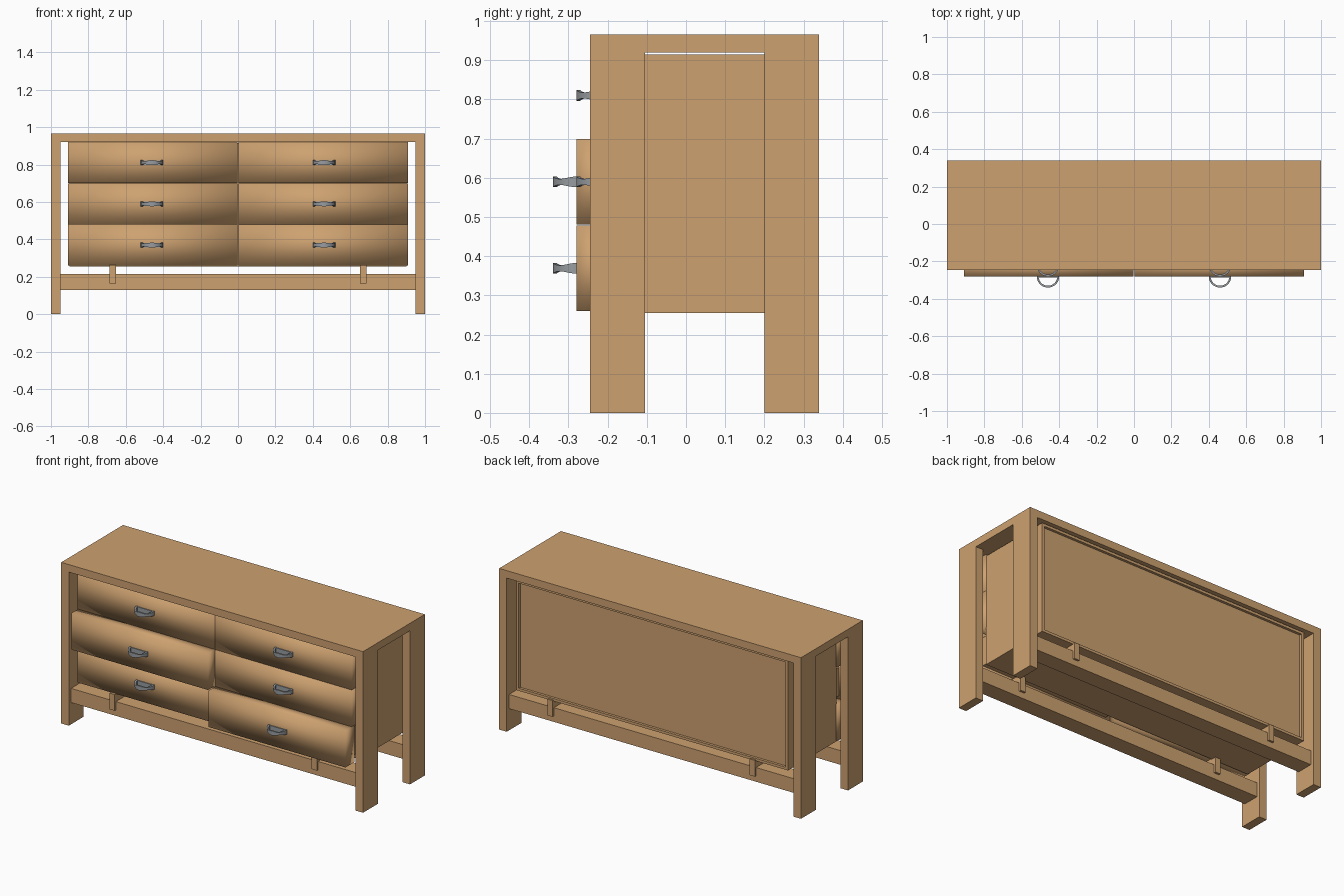
import bpy, bmesh, math

if "Cube" in bpy.data.objects:
    bpy.data.objects.remove(bpy.data.objects["Cube"])


def material(name, rgb):
    m = bpy.data.materials.new(name)
    m.diffuse_color = (*rgb, 1)
    m.use_nodes = True
    m.node_tree.nodes["Principled BSDF"].inputs["Base Color"].default_value = m.diffuse_color
    return m


WOOD = material("warm wood", (0.61, 0.357, 0.162))
METAL = material("grey metal", (0.31, 0.33, 0.35))


def finish(name, bm, mat, smooth=False):
    bmesh.ops.recalc_face_normals(bm, faces=bm.faces)
    for f in bm.faces:
        f.smooth = smooth
    me = bpy.data.meshes.new(name)
    bm.to_mesh(me)
    bm.free()
    me.materials.append(mat)
    ob = bpy.data.objects.new(name, me)
    bpy.context.collection.objects.link(ob)
    return ob


def add_box(bm, x, y, z):
    vs = bmesh.ops.create_cube(bm, size=1)["verts"]
    for v in vs:
        v.co = [lo + (hi - lo) * (c + 0.5) for c, (lo, hi) in zip(v.co, (x, y, z))]
    return vs


def box(name, x, y, z, mat=WOOD, smooth=False):
    bm = bmesh.new()
    add_box(bm, x, y, z)
    return finish(name, bm, mat, smooth)


def handle(name, cx, y0, cz):
    # half-round band, a little slimmer between its middle and its ends
    bm = bmesh.new()
    n, rings = 24, []
    for i in range(n + 1):
        a = math.pi * i / n
        h = 0.0105 + 0.003 * math.cos(4 * a)
        ring = []
        for r, s in ((0.06, -1), (0.06, 1), (0.05, 1), (0.05, -1)):
            ring.append(bm.verts.new((cx + r * math.cos(a), y0 - r * math.sin(a), cz + s * h)))
        rings.append(ring)
    for a, b in zip(rings, rings[1:]):
        for j in range(4):
            k = (j + 1) % 4
            bm.faces.new((a[j], a[k], b[k], b[j]))
    bm.faces.new(rings[0])
    bm.faces.new(rings[-1])
    # thin bar against the drawer
    add_box(bm, (cx - 0.058, cx + 0.058), (y0 - 0.005, y0 + 0.005), (cz - 0.012, cz + 0.012))
    ob = finish(name, bm, METAL)
    bpy.ops.object.select_all(action="DESELECT")
    ob.select_set(True)
    bpy.context.view_layer.objects.active = ob
    bpy.ops.object.shade_smooth_by_angle(angle=math.radians(35))


# Outer frame: top, four legs, two rails
FRONT, BACK, MID = -0.245, 0.34, 0.0475
box("top", (-1, 1), (FRONT, BACK), (0.92, 0.965))


def depth(s, a, b):
    # y range measured inward from the front (s=-1) or back (s=1) face
    edge = BACK if s > 0 else FRONT
    return tuple(sorted((edge - s * a, edge - s * b)))


for s, side in ((-1, "front"), (1, "back")):
    for sx in (-1, 1):
        box(side + "_leg", tuple(sorted((sx * 0.95, sx))), depth(s, 0, 0.14), (0, 0.92))
        # bracket carrying the cabinet over the rail
        box(side + "_bracket", (sx * 0.67 - 0.017, sx * 0.67 + 0.017),
            depth(s, 0.01, 0.135), (0.165, 0.262))
    box(side + "_rail", (-0.95, 0.95), depth(s, 0.022, 0.122), (0.13, 0.215))

# Cabinet body with a recessed back panel
bm = bmesh.new()
add_box(bm, (-0.9, 0.9), (-0.14, 0.32), (0.255, 0.915))
back = max(bm.faces, key=lambda f: f.calc_center_median().y)
bmesh.ops.inset_region(bm, faces=[back], thickness=0.022)
bmesh.ops.inset_region(bm, faces=[back], thickness=0.0001, depth=-0.015)
finish("cabinet_body", bm, WOOD)

# Drawers: two are pulled out a little
for row in range(3):
    z0 = 0.26 + row * 0.2205
    for sx in (-1, 1):
        pulled = (row, sx) in ((1, -1), (0, 1))
        y = -0.28 if pulled else -0.22
        xr = tuple(sorted((sx * 0.002, sx * 0.908)))
        box("drawer_front", xr, (y, y + 0.085), (z0, z0 + 0.2185), WOOD, True)
        if pulled:
            box("drawer_box", (xr[0] + 0.03, xr[1] - 0.03), (y + 0.08, -0.135),
                (z0 + 0.02, z0 + 0.19))
        handle("drawer_handle", sx * 0.46, y, z0 + 0.109)
